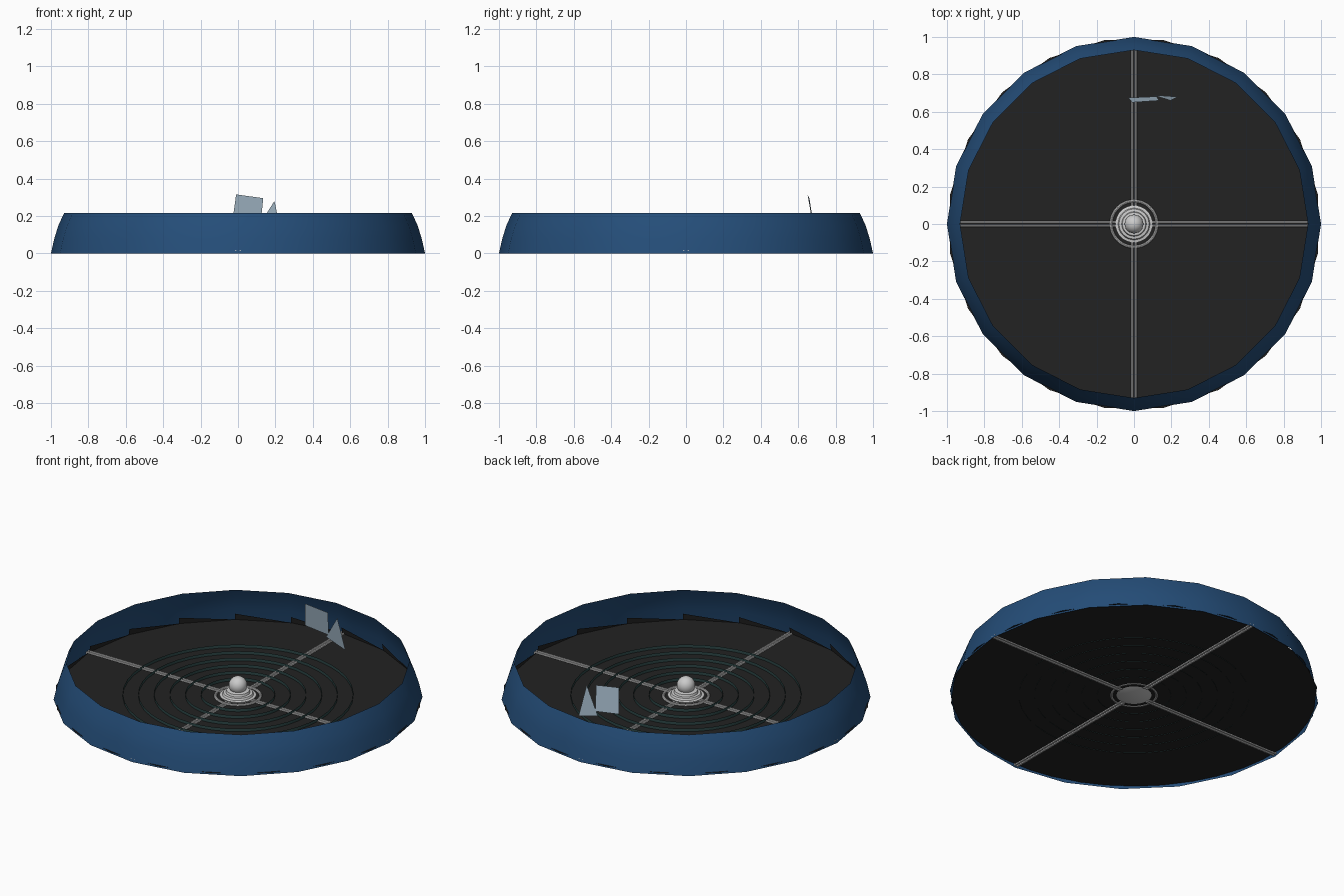
import bpy, bmesh, math
from mathutils import Vector

cube = bpy.data.objects.get("Cube")
if cube:
    bpy.data.objects.remove(cube)


def material(name, r, g, b):
    m = bpy.data.materials.new(name)
    m.use_nodes = True
    m.diffuse_color = (r, g, b, 1)
    m.node_tree.nodes["Principled BSDF"].inputs["Base Color"].default_value = (r, g, b, 1)
    return m


BLUE = material("deep blue", 0.018, 0.075, 0.19)
BLACK = material("charcoal", 0.016, 0.016, 0.016)
TEAL = material("dark teal", 0.025, 0.06, 0.06)
SILVER = material("silver", 0.6, 0.6, 0.6)
PALE = material("pale blue", 0.38, 0.5, 0.6)

SIDES = 20
STEP = math.tau / SIDES
FLOOR = 0.012


def polar(r, a, z):
    return Vector((r * math.cos(a), r * math.sin(a), z))


def add_object(name, bm, mat, smooth=False):
    me = bpy.data.meshes.new(name)
    bm.to_mesh(me)
    bm.free()
    me.materials.append(mat)
    ob = bpy.data.objects.new(name, me)
    bpy.context.scene.collection.objects.link(ob)
    if smooth:
        bpy.ops.object.select_all(action='DESELECT')
        ob.select_set(True)
        bpy.context.view_layer.objects.active = ob
        bpy.ops.object.shade_smooth_by_angle(angle=math.radians(40))
    return ob


def lathe(name, profile, sides, mat):
    """Spin an (r, z) profile around the vertical axis."""
    bm = bmesh.new()
    verts = [bm.verts.new((r, 0, z)) for r, z in profile]
    edges = [bm.edges.new(pair) for pair in zip(verts, verts[1:])]
    bmesh.ops.spin(bm, geom=verts + edges, cent=(0, 0, 0), axis=(0, 0, 1),
                   angle=math.tau, steps=sides, use_merge=True)
    bmesh.ops.remove_doubles(bm, verts=bm.verts, dist=1e-5)
    bmesh.ops.recalc_face_normals(bm, faces=bm.faces)
    return add_object(name, bm, mat, True)


def plate(name, corners, mat):
    bm = bmesh.new()
    bm.faces.new([bm.verts.new(c) for c in corners])
    return add_object(name, bm, mat)


# Curved outer wall, open at top and bottom
lathe("outer_wall", [(1, 0), (0.982, 0.08), (0.96, 0.15), (0.93, 0.215)], SIDES, BLUE)

# Floor, turned half a side so its corners show past the wall
plate("floor", [polar(0.996, (i + 0.5) * STEP, FLOOR) for i in range(SIDES)], BLACK)

# Dark slanted fins where the floor meets the wall
bm = bmesh.new()
for i in range(SIDES):
    a, b = i * STEP, (i + 1) * STEP
    bm.faces.new([bm.verts.new(p) for p in
                  (polar(0.985, a, FLOOR), polar(0.985, b, FLOOR), polar(0.978, b, 0.05))])
add_object("edge_fins", bm, BLACK)

# Concentric upright bands on the floor
for i in range(6):
    r = 0.2 + i * 0.085
    lathe(f"floor_band_{i + 1}", [(r, FLOOR - 0.002), (r, 0.03)], 40, TEAL)

# Twin spokes in four directions
for i in range(4):
    bm = bmesh.new()
    for side in (-0.009, 0.009):
        tube = bmesh.ops.create_cone(bm, cap_ends=True, segments=8,
                                     radius1=0.007, radius2=0.007, depth=0.9)["verts"]
        for v in tube:
            v.co = Vector((v.co.z + 0.545, v.co.x + side, v.co.y + FLOOR))
    spoke = add_object(f"spoke_{i + 1}", bm, SILVER, True)
    spoke.rotation_euler.z = i * math.pi / 2

# Central hub: low lens, raised collar and ball
lathe("hub_body", [(0, 0), (0.06, 0.003), (0.095, FLOOR), (0.1, 0.022), (0.085, 0.025),
                   (0.08, 0.036), (0.066, 0.038), (0.062, 0.05), (0.035, 0.055), (0, 0.055)],
      32, SILVER)
lathe("hub_ring", [(0.123 + 0.008 * math.cos(k * math.tau / 8),
                    0.016 + 0.008 * math.sin(k * math.tau / 8)) for k in range(9)], 32, SILVER)
bm = bmesh.new()
bmesh.ops.create_uvsphere(bm, u_segments=24, v_segments=14, radius=0.05)
bmesh.ops.translate(bm, verts=bm.verts, vec=(0, 0, 0.08))
add_object("hub_ball", bm, SILVER, True)

# Two thin floating shards near the back
plate("square_shard", [(-0.01, 0.65, 0.315), (0.135, 0.66, 0.295),
                       (0.12, 0.682, 0.15), (-0.03, 0.675, 0.17)], PALE)
plate("pointed_shard", [(0.195, 0.66, 0.28), (0.235, 0.68, 0.09), (0.1, 0.69, 0.13)], PALE)
